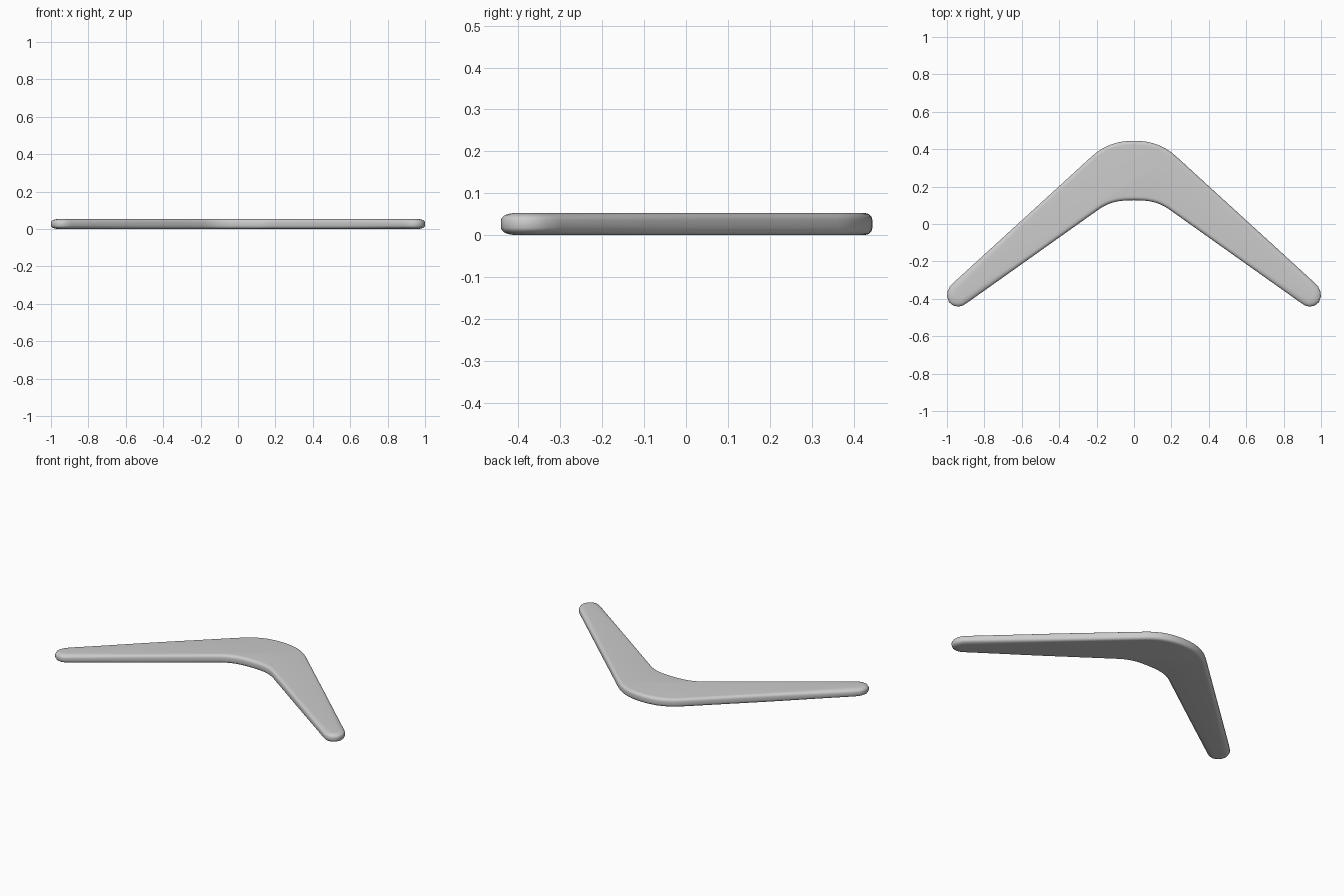
import bpy, bmesh
from mathutils import Vector

if "Cube" in bpy.data.objects:
    bpy.data.objects.remove(bpy.data.objects["Cube"])


def cubic(a, b, c, d, n):
    pts = [Vector(p) for p in (a, b, c, d)]
    out = []
    for i in range(n + 1):
        t = i / n
        s = 1 - t
        out.append(pts[0]*s**3 + pts[1]*3*s*s*t + pts[2]*3*s*t*t + pts[3]*t**3)
    return out


def line(a, b, n):
    a, b = Vector(a), Vector(b)
    return [a.lerp(b, i / n) for i in range(1, n)]


# Right half of the outline: outer elbow, arm, rounded tip, inner elbow
outer = cubic((0, .445), (.09, .445), (.16, .42), (.225, .362), 8)
tip = [Vector(p) for p in ((.95, -.3), (.984, -.333), (.996, -.36), (1, -.387),
                           (.989, -.418), (.967, -.436), (.94, -.442),
                           (.915, -.436), (.89, -.42))]
inner = cubic((.18, .084), (.12, .122), (.07, .127), (0, .127), 8)
half = outer + line(outer[-1], tip[0], 6) + tip + line(tip[-1], inner[0], 6) + inner
outline = half + [Vector((-p.x, p.y)) for p in reversed(half[1:-1])]
n = len(outline)

# Inward normals (outline runs clockwise)
normals = []
for i in range(n):
    d = ((outline[i] - outline[i - 1]).normalized()
         + (outline[(i + 1) % n] - outline[i]).normalized()).normalized()
    normals.append(Vector((d.y, -d.x)))

# Rounded edge section: inset and height, softer toward the tips
H = .053
upper = [(0, .036), (.002, .042), (.006, .047), (.012, .0505), (.02, .0525), (.027, H)]
section = [(d, H - z) for d, z in reversed(upper)] + upper

bm = bmesh.new()
rings = []
for inset, z in section:
    ring = []
    for p, nm in zip(outline, normals):
        k = .8 + .8 * max(0, (abs(p.x) - .6) / .4)
        q = p + nm * inset * k
        ring.append(bm.verts.new((q.x, q.y, z)))
    rings.append(ring)
for a, b in zip(rings, rings[1:]):
    for i in range(n):
        j = (i + 1) % n
        bm.faces.new((a[i], a[j], b[j], b[i]))
bm.faces.new(rings[0])
bm.faces.new(rings[-1])
bmesh.ops.recalc_face_normals(bm, faces=bm.faces)

# Boomerang body
mesh = bpy.data.meshes.new("boomerang")
bm.to_mesh(mesh)
bm.free()
body = bpy.data.objects.new("boomerang", mesh)
bpy.context.collection.objects.link(body)
bpy.context.view_layer.objects.active = body
body.select_set(True)
bpy.ops.object.shade_smooth_by_angle(angle=.7)
